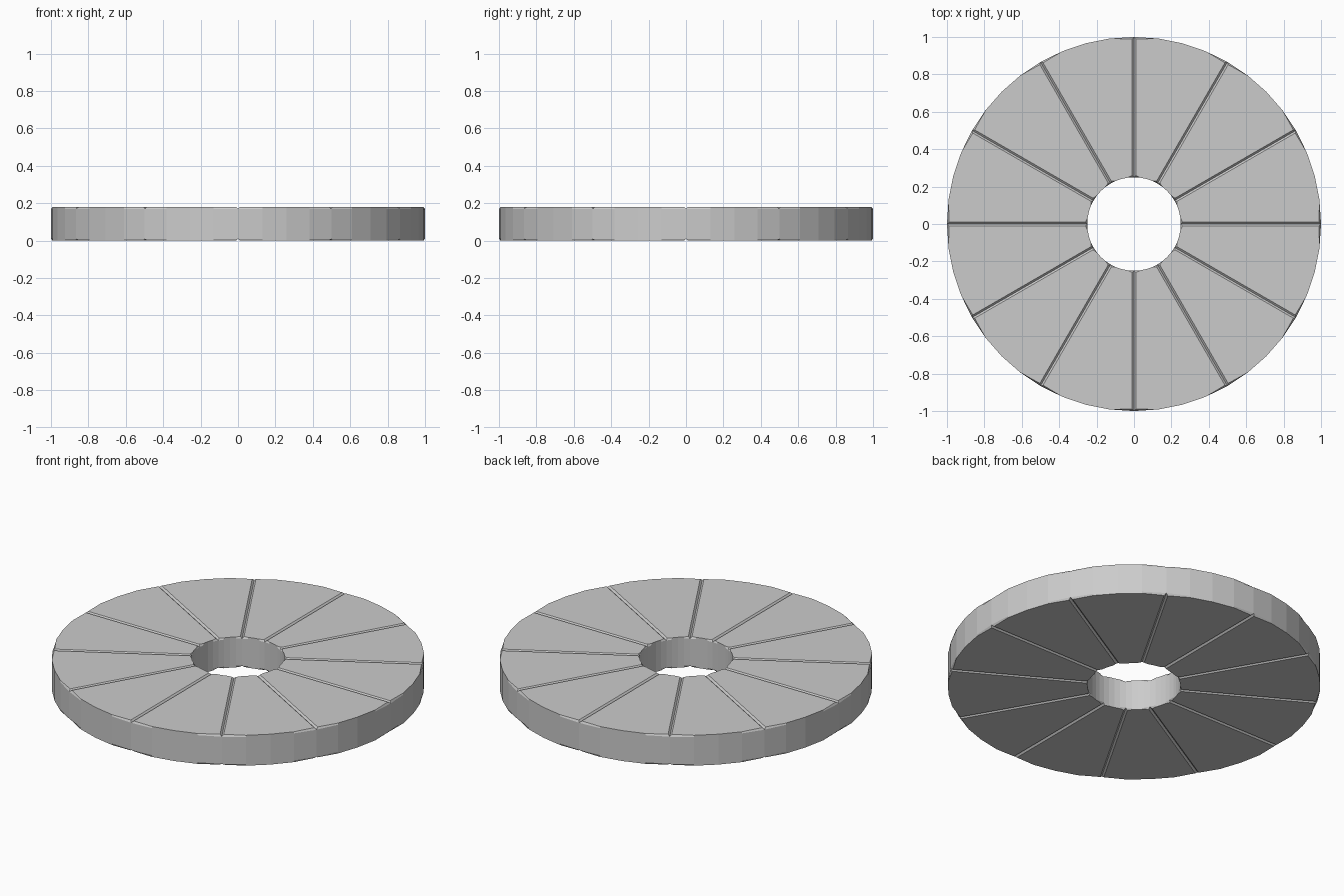
import bpy, bmesh
from math import cos, sin, radians

if "Cube" in bpy.data.objects:
    bpy.data.objects.remove(bpy.data.objects["Cube"])

SEGMENTS, STEPS = 12, 4
R_OUT, R_IN, HEIGHT, CHAMFER = 1.0, 0.25, 0.18, 0.01
ARC = 360 / SEGMENTS


def wedge_mesh():
    """One ring segment, chamfered along its top and bottom rims."""
    angles = [radians(ARC * i / STEPS) for i in range(STEPS + 1)]
    outline = [(R_OUT * cos(a), R_OUT * sin(a)) for a in angles]
    outline += [(R_IN * cos(a), R_IN * sin(a)) for a in reversed(angles)]
    bm = bmesh.new()
    low = [bm.verts.new((x, y, 0)) for x, y in outline]
    high = [bm.verts.new((x, y, HEIGHT)) for x, y in outline]
    bm.faces.new(low[::-1])
    bm.faces.new(high)
    n = len(outline)
    for i in range(n):
        j = (i + 1) % n
        bm.faces.new((low[i], low[j], high[j], high[i]))
    rims = [e for e in bm.edges
            if abs(e.verts[0].co.z - e.verts[1].co.z) < 1e-6]
    bmesh.ops.bevel(bm, geom=rims, offset=CHAMFER, offset_type='OFFSET',
                    segments=1, profile=0.5, affect='EDGES')
    bmesh.ops.recalc_face_normals(bm, faces=bm.faces)
    mesh = bpy.data.meshes.new("ring_segment")
    bm.to_mesh(mesh)
    bm.free()
    return mesh


# Twelve identical wedges touching side by side; their chamfers form V grooves
mesh = wedge_mesh()
for k in range(SEGMENTS):
    ob = bpy.data.objects.new(f"ring_segment_{k + 1}", mesh)
    ob.rotation_euler.z = radians(ARC * k)
    bpy.context.collection.objects.link(ob)
